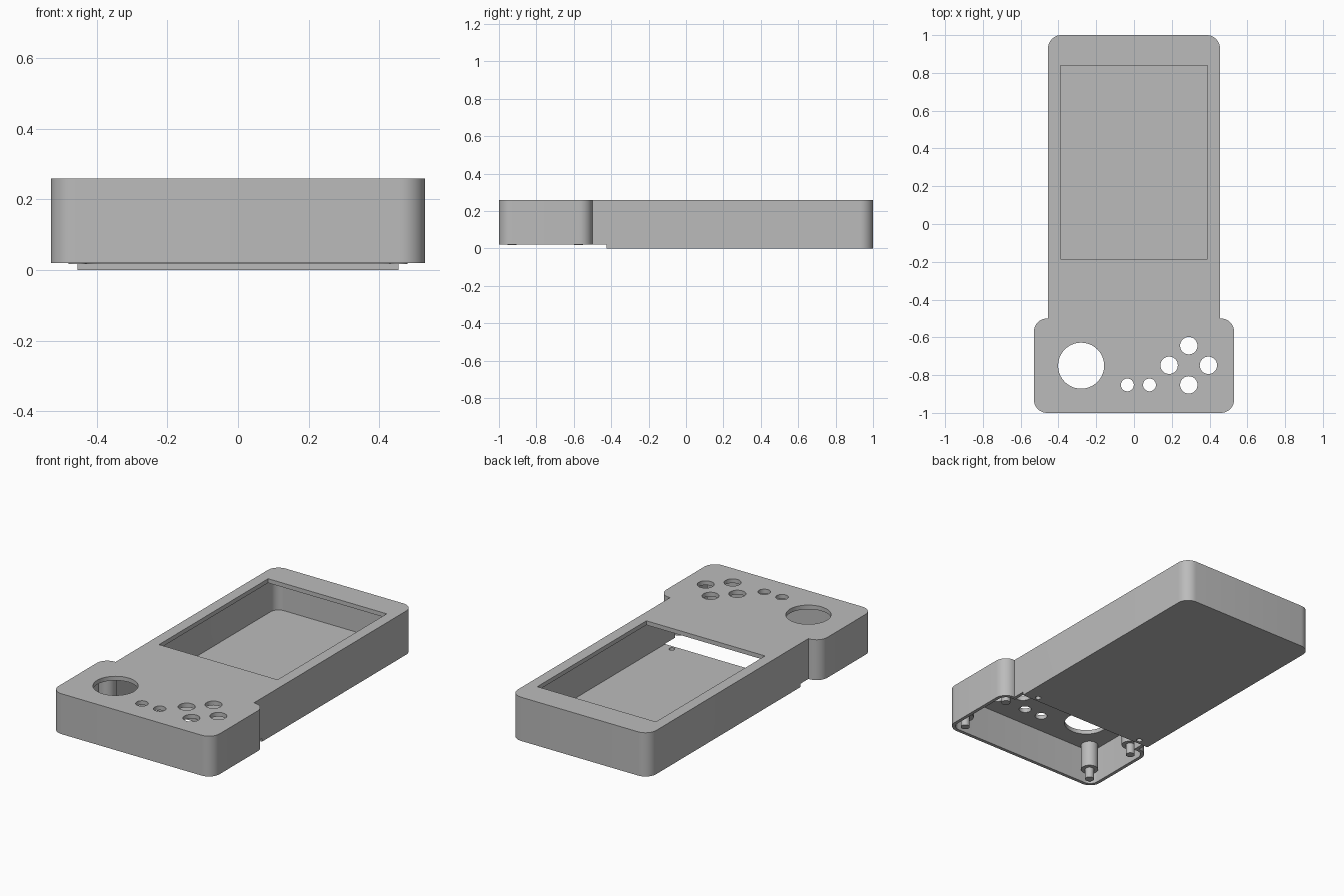
import bpy, bmesh
from math import cos, sin, pi, radians

cube = bpy.data.objects.get("Cube")
if cube:
    bpy.data.objects.remove(cube, do_unlink=True)

grey = bpy.data.materials.new("grey_plastic")
grey.use_nodes = True
colour = (0.5, 0.5, 0.5, 1)
grey.diffuse_color = colour
grey.node_tree.nodes["Principled BSDF"].inputs["Base Color"].default_value = colour


def prism(name, points, z0, z1):
    """Extrude a counter-clockwise outline from z0 to z1."""
    bm = bmesh.new()
    base = bm.faces.new([bm.verts.new((x, y, z0)) for x, y in points])
    res = bmesh.ops.extrude_face_region(bm, geom=[base])
    top = [v for v in res["geom"] if isinstance(v, bmesh.types.BMVert)]
    bmesh.ops.translate(bm, vec=(0, 0, z1 - z0), verts=top)
    bmesh.ops.recalc_face_normals(bm, faces=bm.faces)
    mesh = bpy.data.meshes.new(name)
    bm.to_mesh(mesh)
    bm.free()
    mesh.materials.append(grey)
    ob = bpy.data.objects.new(name, mesh)
    bpy.context.collection.objects.link(ob)
    return ob


def arc(cx, cy, r, start, end, steps=10):
    angles = [radians(start + (end - start) * i / steps) for i in range(steps + 1)]
    return [(cx + r * cos(a), cy + r * sin(a)) for a in angles]


def circle(cx, cy, r, steps=40):
    return arc(cx, cy, r, 0, 360, steps)[:-1]


def rectangle(x, y0, y1):
    return [(-x, y0), (x, y0), (x, y1), (-x, y1)]


def case_outline(inset):
    """Narrow screen body above a wider control base, shrunk by inset."""
    r = 0.07 - inset
    right = arc(0.46, -0.93, r, -90, 0) + arc(0.46, -0.57, r, 0, 90)
    right += [(0.455 - inset, -0.5 - inset)]
    right += arc(0.385, 0.93, r, 0, 90)
    return right + [(-x, y) for x, y in reversed(right)]


def activate(ob):
    bpy.ops.object.select_all(action="DESELECT")
    ob.select_set(True)
    bpy.context.view_layer.objects.active = ob


def cut(ob, points, z0, z1):
    cutter = prism("cutter", points, z0, z1)
    cutter.hide_render = True
    activate(ob)
    mod = ob.modifiers.new("cut", "BOOLEAN")
    mod.operation = "DIFFERENCE"
    mod.solver = "EXACT"
    mod.object = cutter
    bpy.ops.object.modifier_apply(modifier=mod.name)
    bpy.data.objects.remove(cutter, do_unlink=True)


def smooth(ob):
    activate(ob)
    bpy.ops.object.shade_smooth_by_angle(angle=radians(30))


# Case: hollow, with the base of the control section open
case = prism("case", case_outline(0), 0, 0.26)
cut(case, case_outline(0.02), 0.018, 0.235)
cut(case, rectangle(0.7, -1.2, -0.425), -0.1, 0.02)

# Screen window
cut(case, rectangle(0.39, -0.185, 0.84), 0.2, 0.3)

# Joystick, small button and diamond button holes
holes = [(-0.28, -0.75, 0.122), (-0.035, -0.852, 0.034), (0.082, -0.852, 0.034)]
holes += [(0.29 + dx, -0.748 + dy, 0.046)
          for dx, dy in ((0.104, 0), (-0.104, 0), (0, 0.104), (0, -0.104))]
for x, y, r in holes:
    cut(case, circle(x, y, r), 0.2, 0.3)

# Screw holes at the front edge of the floor
for side in (-1, 1):
    cut(case, circle(side * 0.37, -0.395, 0.016, 20), -0.05, 0.06)
smooth(case)

# Mounting posts with thinner pins in the control section
for side, sx in (("left", 1), ("right", -1)):
    for end, y in (("front", -0.93), ("back", -0.575)):
        post = prism(f"{end}_{side}_post", circle(sx * 0.455, y, 0.048), 0.08, 0.24)
        pin = prism(f"{end}_{side}_pin", circle(sx * 0.455, y, 0.025, 24), 0.017, 0.09)
        smooth(post)
        smooth(pin)
